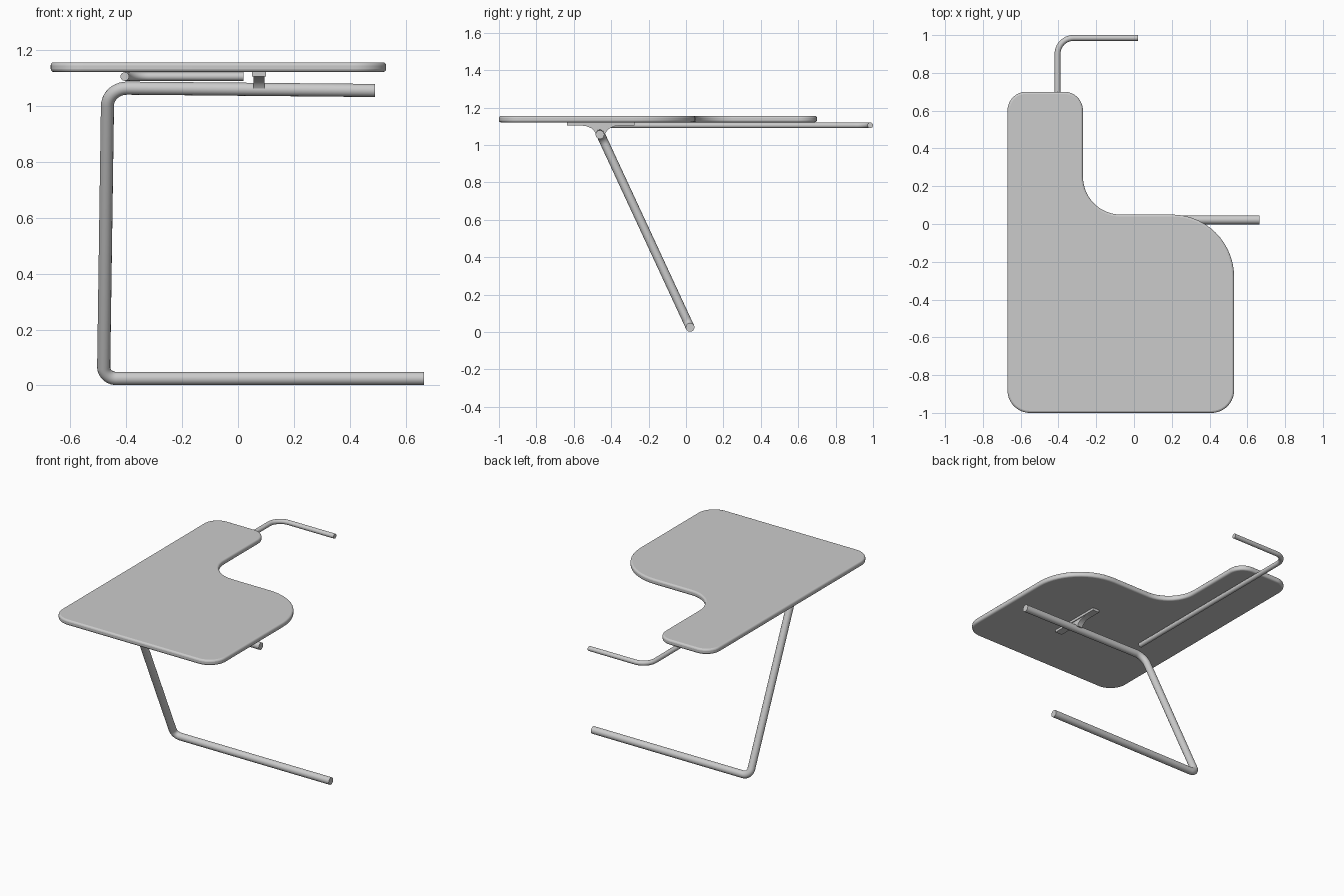
import bpy, bmesh, math
from mathutils import Vector

if "Cube" in bpy.data.objects:
    bpy.data.objects.remove(bpy.data.objects["Cube"])


def fillet(points, radii, steps, closed=False):
    """Round the corners of a polyline with circular arcs."""
    pts = [Vector(p) for p in points]
    out = []
    n = len(pts)
    for i, p in enumerate(pts):
        if radii[i] == 0 or (not closed and i in (0, n - 1)):
            out.append(p)
            continue
        a = (pts[i - 1] - p).normalized()
        b = (pts[(i + 1) % n] - p).normalized()
        half = a.angle(b) / 2
        r = radii[i]
        centre = p + (a + b).normalized() * (r / math.sin(half))
        start = p + a * (r / math.tan(half)) - centre
        end = p + b * (r / math.tan(half)) - centre
        sweep = start.angle(end)
        for k in range(steps + 1):
            t = k / steps
            out.append(centre + (start * math.sin((1 - t) * sweep)
                                 + end * math.sin(t * sweep)) / math.sin(sweep))
    return out


def smooth(ob, angle=40):
    bpy.ops.object.select_all(action='DESELECT')
    ob.select_set(True)
    bpy.context.view_layer.objects.active = ob
    bpy.ops.object.shade_smooth_by_angle(angle=math.radians(angle))


def tube(name, points, radii, thickness):
    """Capped round tube swept along a filleted path."""
    path = fillet(points, radii, 10)
    cu = bpy.data.curves.new(name, 'CURVE')
    cu.dimensions = '3D'
    sp = cu.splines.new('POLY')
    sp.points.add(len(path) - 1)
    for q, p in zip(sp.points, path):
        q.co = (*p, 1)
    cu.bevel_depth = thickness
    cu.bevel_resolution = 6
    cu.use_fill_caps = True
    ob = bpy.data.objects.new(name, cu)
    bpy.context.collection.objects.link(ob)
    bpy.ops.object.select_all(action='DESELECT')
    ob.select_set(True)
    bpy.context.view_layer.objects.active = ob
    bpy.ops.object.convert(target='MESH')
    ob = bpy.context.object
    smooth(ob)
    return ob


def extrude(name, outline, offset):
    """Solid made by pushing a flat outline along an offset."""
    bm = bmesh.new()
    face = bm.faces.new([bm.verts.new(p) for p in outline])
    res = bmesh.ops.extrude_face_region(bm, geom=[face], use_keep_orig=True)
    moved = [v for v in res['geom'] if isinstance(v, bmesh.types.BMVert)]
    bmesh.ops.translate(bm, verts=moved, vec=offset)
    bmesh.ops.recalc_face_normals(bm, faces=bm.faces)
    me = bpy.data.meshes.new(name)
    bm.to_mesh(me)
    bm.free()
    ob = bpy.data.objects.new(name, me)
    bpy.context.collection.objects.link(ob)
    return ob


# L-shaped tabletop with softened edges
Z0 = 1.121
corners = [(-0.67, -1, Z0), (0.53, -1, Z0), (0.53, 0.05, Z0),
           (-0.27, 0.05, Z0), (-0.27, 0.70, Z0), (-0.67, 0.70, Z0)]
top = extrude("tabletop", fillet(corners, [0.12, 0.12, 0.33, 0.2, 0.1, 0.1], 14, True),
              (0, 0, 0.035))
bev = top.modifiers.new("soft_edge", 'BEVEL')
bev.width = 0.011
bev.segments = 3
bev.limit_method = 'ANGLE'
bev.angle_limit = math.radians(50)
smooth(top)

# Bent main frame: floor bar, leaning upright, upper support bar
tube("main_frame",
     [(0.665, 0.022, 0.025), (-0.481, 0.022, 0.025),
      (-0.466, -0.46, 1.064), (0.49, -0.46, 1.055)],
     [0, 0.045, 0.07, 0], 0.0235)

# Thin bent rail under the tabletop
tube("rear_rail",
     [(-0.405, -0.42, 1.105), (-0.405, 0.985, 1.105), (0.02, 0.985, 1.105)],
     [0, 0.085, 0], 0.0155)

# Mounting plate against the underside
extrude("bracket_plate",
        [(0.05, -0.635, 1.105), (0.10, -0.635, 1.105),
         (0.10, -0.275, 1.105), (0.05, -0.275, 1.105)], (0, 0, 0.0165))

# Flared saddle joining plate and support bar
side = [(0.027, 1.062), (0.034, 1.076), (0.05, 1.09), (0.075, 1.1), (0.115, 1.106)]
saddle = [(0.056, -0.457 + y, z) for y, z in side]
saddle += [(0.056, -0.457 - y, z) for y, z in reversed(side)]
smooth(extrude("bracket_saddle", saddle, (0.038, 0, 0)))
